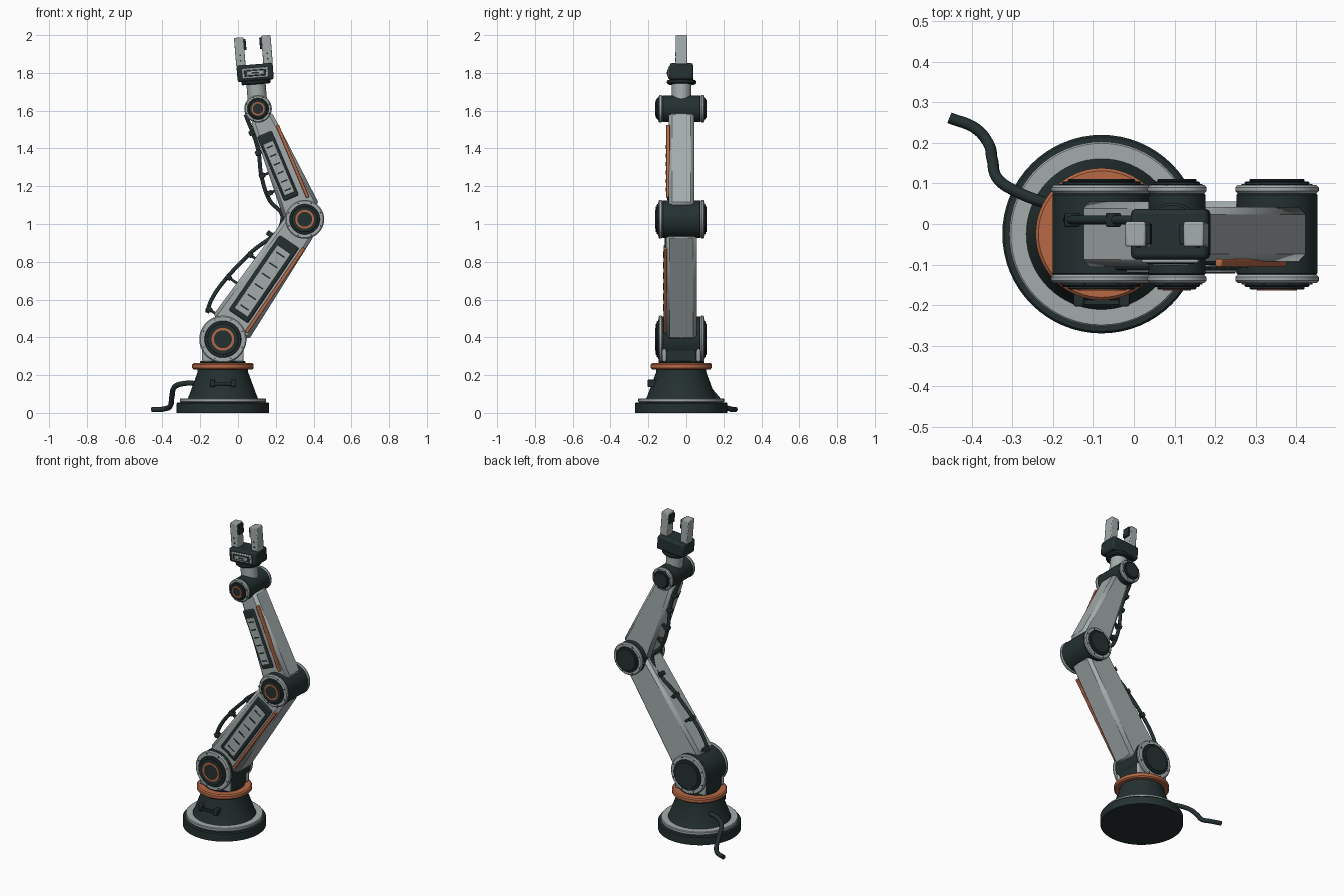
import bpy, bmesh, math
from mathutils import Matrix, Vector

if "Cube" in bpy.data.objects:
    bpy.data.objects.remove(bpy.data.objects["Cube"])

def material(name, rgb):
    m = bpy.data.materials.new(name)
    m.use_nodes = True
    m.diffuse_color = (*rgb, 1)
    m.node_tree.nodes["Principled BSDF"].inputs["Base Color"].default_value = (*rgb, 1)
    return m

DARK = material("charcoal", (0.018, 0.030, 0.030))
LIGHT = material("light grey", (0.37, 0.41, 0.41))
ORANGE = material("burnt orange", (0.47, 0.14, 0.06))
MID_Y = -0.025
meshes = []

def finish(name, bm, mat, frame, bevel=0, segments=2):
    bmesh.ops.recalc_face_normals(bm, faces=bm.faces)
    me = bpy.data.meshes.new(name)
    bm.to_mesh(me)
    bm.free()
    me.materials.append(mat)
    ob = bpy.data.objects.new(name, me)
    bpy.context.collection.objects.link(ob)
    ob.matrix_world = frame
    if bevel:
        mod = ob.modifiers.new("bevel", "BEVEL")
        mod.width, mod.segments = bevel, segments
    meshes.append(ob)
    return ob

def box(name, mat, lo, hi, frame=Matrix(), bevel=0, taper=1, segments=2):
    """Box between two corners; taper scales the width of its top."""
    bm = bmesh.new()
    bmesh.ops.create_cube(bm, size=1)
    lo, hi = Vector(lo), Vector(hi)
    for v in bm.verts:
        top = v.co.z > 0
        v.co = Vector([(a + b) / 2 + c * (b - a) for a, b, c in zip(lo, hi, v.co)])
        if top:
            v.co.x *= taper
    return finish(name, bm, mat, frame, bevel, segments)

def lathe(name, mat, profile, frame, sides=64):
    """Spin (radius, height) points about the frame's z axis; the loop is closed."""
    bm = bmesh.new()
    rings = []
    for r, z in profile:
        if r == 0:
            rings.append([bm.verts.new((0, 0, z))] * sides)
        else:
            rings.append([bm.verts.new((r * math.cos(t), r * math.sin(t), z))
                          for t in (2 * math.pi * i / sides for i in range(sides))])
    pairs = list(zip(rings, rings[1:]))
    if profile[0][0] and profile[-1][0]:
        pairs.append((rings[-1], rings[0]))
    for a, b in pairs:
        for i in range(sides):
            j = (i + 1) % sides
            quad = list(dict.fromkeys((a[i], a[j], b[j], b[i])))
            if len(quad) > 2:
                bm.faces.new(quad)
    return finish(name, bm, mat, frame)

def disc(name, mat, r, z0, z1, frame, edge=0.004):
    return lathe(name, mat, [(0, z0), (r - edge, z0), (r, z0 + edge), (r, z1 - edge),
                             (r - edge, z1), (0, z1)], frame)

def ring(name, mat, r0, r1, z0, z1, frame):
    return lathe(name, mat, [(r0, z0), (r1, z0), (r1, z1), (r0, z1)], frame)

def tube(name, points, radius):
    cu = bpy.data.curves.new(name, "CURVE")
    cu.dimensions = "3D"
    cu.bevel_depth, cu.bevel_resolution, cu.use_fill_caps = radius, 3, True
    sp = cu.splines.new("BEZIER")
    sp.bezier_points.add(len(points) - 1)
    for bp, p in zip(sp.bezier_points, points):
        bp.co = p
        bp.handle_left_type = bp.handle_right_type = "AUTO"
    cu.materials.append(DARK)
    bpy.context.collection.objects.link(bpy.data.objects.new(name, cu))

def tilted(x, z, angle):
    return Matrix.Translation((x, MID_Y, z)) @ Matrix.Rotation(angle, 4, "Y")

# Base: foot, rim, cone, swivel ring
base = Matrix.Translation((-0.08, MID_Y, 0))
lathe("base_foot", DARK, [(0, 0), (0.245, 0), (0.245, 0.05), (0.24, 0.056), (0, 0.056)], base)
disc("base_rim", LIGHT, 0.228, 0.056, 0.077, base)
lathe("base_cone", DARK, [(0, 0.077), (0.186, 0.077), (0.18, 0.09), (0.134, 0.215),
                          (0.134, 0.232), (0, 0.232)], base)
disc("swivel_ring", ORANGE, 0.163, 0.231, 0.263, base, 0.007)
disc("swivel_cap", DARK, 0.12, 0.262, 0.275, base)
box("base_handle", DARK, (-0.06, -0.175, 0.145), (0.06, -0.162, 0.162), base, 0.003)
for s in (-1, 1):
    box("base_handle_end", DARK, (s * 0.056 - 0.013, -0.178, 0.137),
        (s * 0.056 + 0.013, -0.13, 0.177), base, 0.004)
tube("power_cable", [(-0.2, 0.045, 0.155), (-0.29, 0.08, 0.155), (-0.335, 0.11, 0.138),
                     (-0.35, 0.16, 0.085), (-0.36, 0.2, 0.035), (-0.39, 0.235, 0.021),
                     (-0.455, 0.262, 0.018)], 0.014)

# Shoulder bracket
box("shoulder_yoke", DARK, (-0.105, -0.08, 0.265), (0.105, 0.08, 0.38), base, 0.01)
for s in (-1, 1):
    box("yoke_cheek", LIGHT, (-0.11, s * 0.09 - 0.011, 0.27),
        (0.11, s * 0.09 + 0.011, 0.38), base, 0.009)

# Joints: drum, light flanges, dark caps, orange ring on the front
def joint(name, x, z, r):
    axis = Matrix.Translation((x, MID_Y, z)) @ Matrix.Rotation(math.pi / 2, 4, "X")
    disc(name + "_drum", DARK, r * 0.97, -0.101, 0.101, axis)
    for side, turn in (("front", 0), ("back", math.pi)):
        f = axis @ Matrix.Rotation(turn, 4, "X")
        disc(f"{name}_{side}_flange", LIGHT, r, 0.1, 0.121, f, 0.006)
        disc(f"{name}_{side}_cap", DARK, r * 0.78, 0.12, 0.13, f, 0.003)
        disc(f"{name}_{side}_hub", DARK, r * 0.66, 0.129, 0.136, f, 0.002)
        for i in range(8):
            t = math.pi * (i + 0.5) / 4
            bolt = f @ Matrix.Translation((r * 0.88 * math.cos(t), r * 0.88 * math.sin(t), 0))
            lathe(name + "_bolt", DARK, [(0, 0.12), (0.004, 0.12), (0.004, 0.124), (0, 0.124)],
                  bolt, 8)
    ring(name + "_accent", ORANGE, r * 0.38, r * 0.48, 0.135, 0.139, axis)

SHOULDER, ELBOW, WRIST = (-0.08, 0.39), (0.353, 1.025), (0.106, 1.61)
joint("shoulder", *SHOULDER, 0.125)
joint("elbow", *ELBOW, 0.103)
joint("wrist", *WRIST, 0.073)

# Arm links: tapered housing, framed vent panel, orange strip, cable clamps
def link(name, start, end, start_w, end_w, depth, begin, panel, strip, clamps):
    dx, dz = end[0] - start[0], end[1] - start[1]
    f = tilted(*start, math.atan2(dx, dz))
    length = math.hypot(dx, dz)
    box(name + "_housing", LIGHT, (-start_w, -depth, begin), (start_w, depth, length - 0.04),
        f, 0.018, end_w / start_w, 1)
    mid, half, z0, z1 = panel
    box(name + "_panel_frame", DARK, (mid - half, -depth - 0.009, z0),
        (mid + half, -depth + 0.01, z1), f, 0.008)
    inner, i0, i1 = half * 0.7, z0 + 0.025, z1 - 0.05
    box(name + "_vent_panel", LIGHT, (mid - inner, -depth - 0.014, i0),
        (mid + inner, -depth, i1), f, 0.004)
    slots = 6
    for i in range(slots):
        z = i0 + (i1 - i0) * (i + 0.5) / slots
        box(name + "_vent", DARK, (mid - inner * 0.6, -depth - 0.016, z - 0.004),
            (mid + inner * 0.6, -depth - 0.01, z + 0.004), f)
    x, s0, s1 = strip
    box(name + "_strip", ORANGE, (x - 0.009, -depth - 0.014, s0),
        (x + 0.009, -depth + 0.006, s1), f, 0.004)
    for z, reach in clamps:
        box(name + "_cable_clamp", DARK, (-reach - 0.016, 0.018, z - 0.013),
            (-reach + 0.016, 0.052, z + 0.013), f, 0.004)
        box(name + "_clamp_post", DARK, (-reach, 0.026, z - 0.007),
            (-end_w * 0.8, 0.044, z + 0.007), f)

link("lower_arm", SHOULDER, ELBOW, 0.115, 0.09, 0.081, 0.07, (0, 0.062, 0.145, 0.625),
     (0.082, 0.1, 0.64), [(0.09, 0.15), (0.287, 0.16), (0.45, 0.133), (0.6, 0.11)])
link("forearm", ELBOW, WRIST, 0.102, 0.06, 0.067, 0.04, (-0.021, 0.042, 0.13, 0.5),
     (0.06, 0.1, 0.515), [(0.2, 0.118), (0.3, 0.118), (0.42, 0.09), (0.53, 0.08)])
tube("arm_cable", [(-0.165, 0.01, 0.53), (-0.14, 0.01, 0.6), (-0.055, 0.01, 0.72),
                   (0.06, 0.01, 0.84), (0.235, 0.01, 1.03), (0.165, 0.01, 1.13),
                   (0.125, 0.01, 1.25), (0.105, 0.01, 1.4), (0.04, 0.01, 1.58)], 0.011)

# Gripper: neck, flange, palm, front plate, fingers with pads
hand = tilted(*WRIST, -0.08)
disc("wrist_neck", LIGHT, 0.051, 0.03, 0.135, hand)
disc("palm_flange", DARK, 0.077, 0.13, 0.152, hand, 0.006)
box("palm", DARK, (-0.096, -0.062, 0.148), (0.096, 0.062, 0.236), hand, 0.012)
box("palm_plate", LIGHT, (-0.07, -0.071, 0.164), (0.07, -0.05, 0.218), hand, 0.004)
box("palm_plate_inset", DARK, (-0.058, -0.074, 0.174), (0.058, -0.06, 0.208), hand, 0.003)
box("palm_badge", LIGHT, (-0.045, -0.076, 0.18), (0.045, -0.07, 0.202), hand, 0.002)
box("palm_slot", DARK, (-0.02, -0.078, 0.187), (0.02, -0.072, 0.195), hand)
for side, s in (("right", -1), ("left", 1)):
    f = hand @ Matrix.Translation((s * 0.072, 0, 0))
    box(side + "_finger", LIGHT, (-0.025, -0.031, 0.23), (0.025, 0.031, 0.384), f, 0.005)
    box(side + "_finger_pad", DARK, (-s * 0.029 - 0.007, -0.025, 0.315),
        (-s * 0.029 + 0.007, 0.025, 0.375), f, 0.003)
    for z in (0.26, 0.29):
        box(side + "_finger_bolt", DARK, (-0.004, -0.034, z - 0.004),
            (0.004, -0.03, z + 0.004), f)

# Smooth round surfaces, keep edges crisp
bpy.ops.object.select_all(action="DESELECT")
for ob in meshes:
    ob.select_set(True)
bpy.context.view_layer.objects.active = meshes[0]
bpy.ops.object.shade_smooth_by_angle(angle=math.radians(30))
